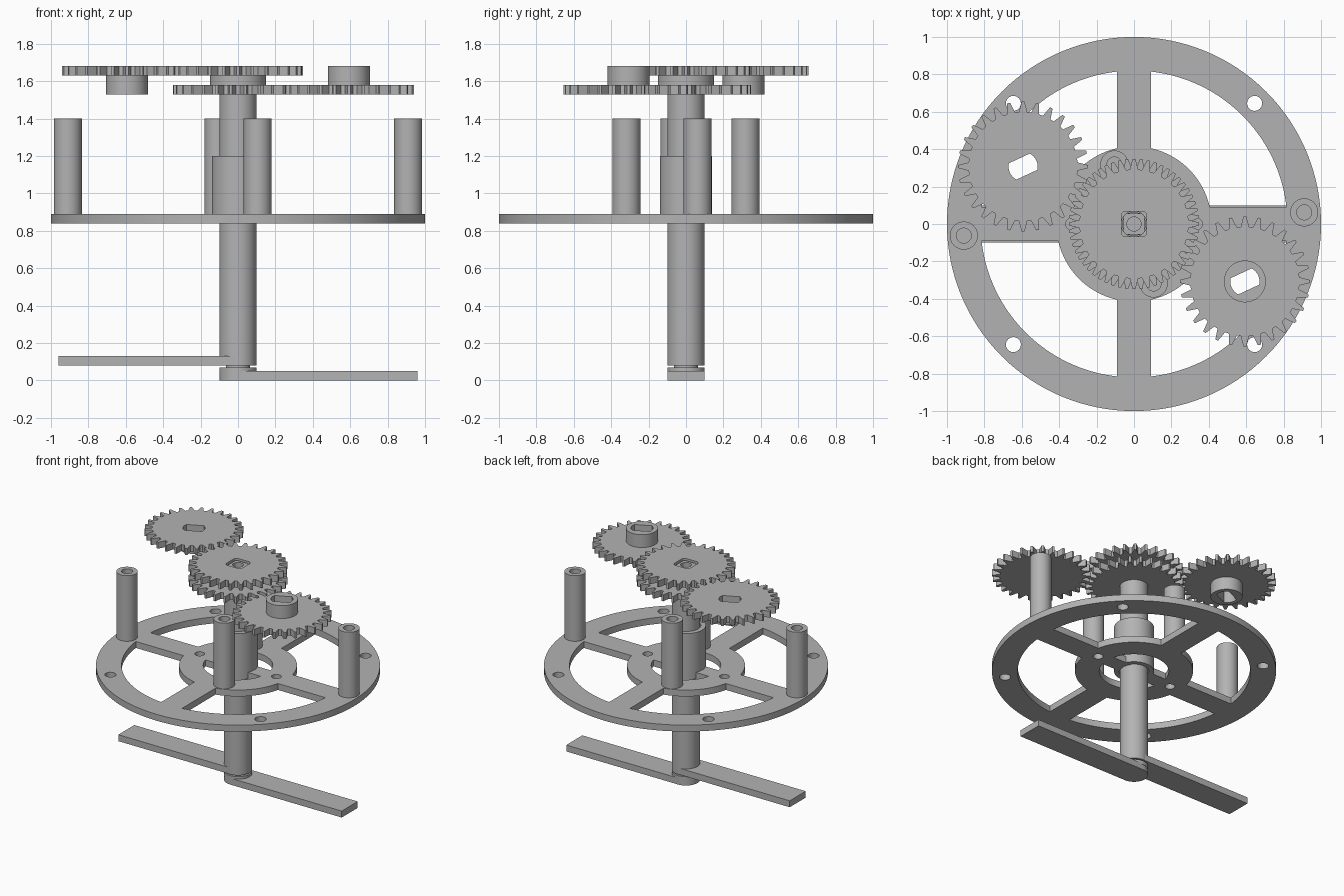
import bpy, bmesh
from math import pi, sin, cos, asin, acos, radians

cube = bpy.data.objects.get("Cube")
if cube:
    bpy.data.objects.remove(cube, do_unlink=True)

grey = bpy.data.materials.new("plain_grey")
grey.use_nodes = True
COLOUR = (0.45, 0.45, 0.45, 1)
grey.diffuse_color = COLOUR
grey.node_tree.nodes["Principled BSDF"].inputs["Base Color"].default_value = COLOUR


def arc(r, a0, a1, n=24, x=0, y=0):
    return [(x + r * cos(a0 + (a1 - a0) * i / n), y + r * sin(a0 + (a1 - a0) * i / n))
            for i in range(n + 1)]


def circle(r, x=0, y=0, n=48):
    return arc(r, 0, 2 * pi, n, x, y)[:-1]


def turn(loop, a):
    return [(x * cos(a) - y * sin(a), x * sin(a) + y * cos(a)) for x, y in loop]


def shift(loop, dx, dy):
    return [(x + dx, y + dy) for x, y in loop]


def prism(name, loops, z0, z1):
    """Extrude an outline, with further loops as holes, from z0 to z1."""
    curve = bpy.data.curves.new(name, 'CURVE')
    curve.dimensions = '2D'
    curve.fill_mode = 'BOTH'
    curve.extrude = (z1 - z0) / 2
    for loop in loops:
        spline = curve.splines.new('POLY')
        spline.points.add(len(loop) - 1)
        for point, (x, y) in zip(spline.points, loop):
            point.co = (x, y, 0, 1)
        spline.use_cyclic_u = True
    temp = bpy.data.objects.new(name + "_outline", curve)
    bpy.context.collection.objects.link(temp)
    graph = bpy.context.evaluated_depsgraph_get()
    mesh = bpy.data.meshes.new_from_object(temp.evaluated_get(graph))
    bpy.data.objects.remove(temp, do_unlink=True)
    bm = bmesh.new()
    bm.from_mesh(mesh)
    bmesh.ops.remove_doubles(bm, verts=bm.verts, dist=1e-5)
    bmesh.ops.translate(bm, verts=bm.verts, vec=(0, 0, (z0 + z1) / 2))
    bmesh.ops.recalc_face_normals(bm, faces=bm.faces)
    bm.to_mesh(mesh)
    bm.free()
    mesh.materials.clear()
    mesh.materials.append(grey)
    obj = bpy.data.objects.new(name, mesh)
    bpy.context.collection.objects.link(obj)
    bpy.ops.object.select_all(action='DESELECT')
    obj.select_set(True)
    bpy.context.view_layer.objects.active = obj
    bpy.ops.object.shade_smooth_by_angle(angle=radians(30))
    return obj


def gear_outline(teeth=28, root=0.292, tip=0.348):
    step = 2 * pi / teeth
    shape = [(-0.34, root), (-0.2, 0.322), (-0.1, tip), (0.1, tip), (0.2, 0.322), (0.34, root)]
    return [(r * cos((i + f) * step), r * sin((i + f) * step))
            for i in range(teeth) for f, r in shape]


def slot(r, flat):
    # round hole with two flats
    a = asin(flat / r)
    return arc(r, -a, a, 8) + arc(r, pi - a, pi + a, 8)


def soft_square(half, corner):
    c = half - corner
    return [p for k, (sx, sy) in enumerate([(1, 1), (-1, 1), (-1, -1), (1, -1)])
            for p in arc(corner, k * pi / 2, (k + 1) * pi / 2, 6, sx * c, sy * c)]


# Spoked base plate
RIM, HUB, WELL, SPOKE, BAR = 0.82, 0.415, 0.245, 0.09, 0.06
window = (arc(RIM, asin(SPOKE / RIM), acos(SPOKE / RIM), 32)
          + arc(HUB, acos(SPOKE / HUB), asin(SPOKE / HUB), 20))
half_well = arc(WELL, asin(BAR / WELL), pi - asin(BAR / WELL), 32)
plate = [circle(1, n=128)]
for k in range(4):
    plate.append(turn(window, k * pi / 2))
    plate.append(turn(circle(0.04, 0.912, 0, 24), pi / 4 + k * pi / 2))
for k in range(2):
    plate.append(turn(half_well, k * pi))
    plate.append(turn(circle(0.035, 0.33, 0, 24), k * pi))
prism("base_plate", plate, 0.84, 0.89)

# Support posts with screw holes
posts = {"right_post": (-0.91, -0.062), "left_post": (0.91, 0.062),
         "back_post": (-0.105, 0.318), "front_post": (0.105, -0.318)}
for name, (x, y) in posts.items():
    prism(name, [circle(0.075, x, y), circle(0.04, x, y, 32)], 0.89, 1.4)

# Bearing collar and the two nested shafts
prism("bearing_collar", [circle(0.14), circle(0.105)], 0.84, 1.2)
prism("outer_shaft", [circle(0.1), circle(0.07)], 0.08, 1.53)
prism("inner_shaft", [circle(0.064), circle(0.038)], 0.04, 1.6)
prism("inner_shaft_head", [soft_square(0.056, 0.02), circle(0.038)], 1.6, 1.67)
prism("shaft_foot", [circle(0.1)], 0.04, 0.07)

# Hands with rounded inner ends
hand = arc(0.098, pi / 2, 3 * pi / 2, 24) + [(0.96, -0.098), (0.96, 0.098)]
prism("lower_hand", [hand], 0, 0.05)
prism("upper_hand", [turn(hand, pi)], 0.08, 0.13)

# Gears: a lower and an upper pair, each with one centre gear and one driver
teeth = gear_outline()
bore = turn(slot(0.078, 0.048), radians(25))
square_bore = soft_square(0.068, 0.025)
LOW, HIGH = (1.53, 1.58), (1.63, 1.68)
prism("lower_centre_gear", [turn(teeth, pi / 28), circle(0.068)], *LOW)
prism("centre_gear_boss", [circle(0.15), square_bore], 1.58, 1.63)
prism("upper_centre_gear", [teeth, square_bore], *HIGH)
for side, sign, level, boss in (("right", -1, HIGH, (1.53, 1.63)), ("left", 1, LOW, (1.58, 1.68))):
    x, y = 0.593 * sign, -0.307 * sign
    prism(side + "_driver_gear", [shift(teeth, x, y), shift(bore, x, y)], *level)
    prism(side + "_driver_boss", [circle(0.112, x, y), shift(bore, x, y)], *boss)
